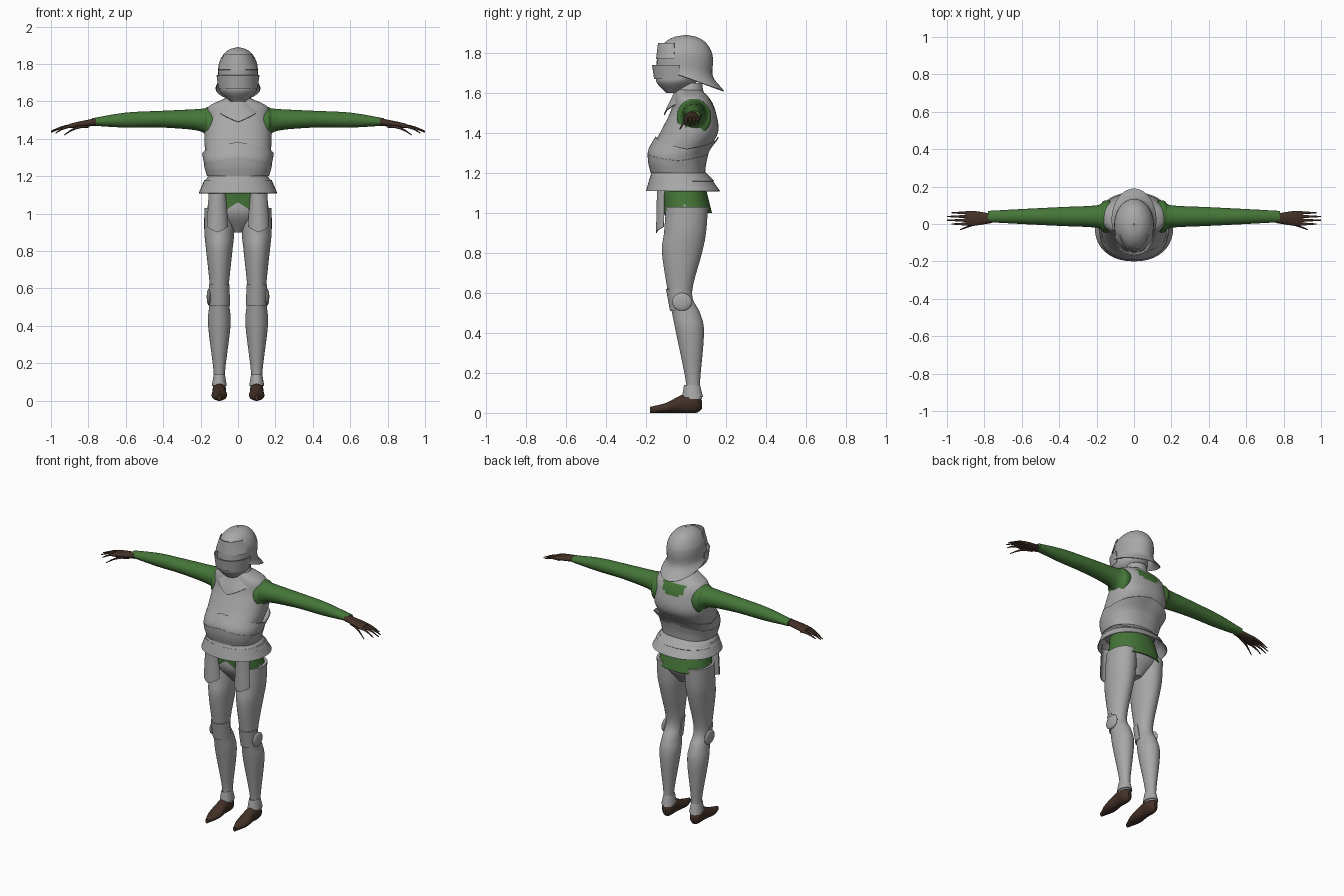
import bpy, bmesh
from math import sin, cos, pi, copysign, radians
from mathutils import Vector

cube = bpy.data.objects.get("Cube")
if cube:
    bpy.data.objects.remove(cube, do_unlink=True)


def material(name, red, green, blue):
    mat = bpy.data.materials.new(name)
    mat.use_nodes = True
    colour = (red, green, blue, 1)
    mat.diffuse_color = colour
    mat.node_tree.nodes["Principled BSDF"].inputs["Base Color"].default_value = colour
    return mat


STEEL = material("steel grey", .39, .39, .39)
GREEN = material("cloth green", .06, .18, .04)
BROWN = material("leather brown", .055, .03, .02)
AXES = {"x": lambda across, depth, along: (along, across, depth),
        "y": lambda across, depth, along: (across, along, depth),
        "z": lambda across, depth, along: (across, depth, along)}
made = []


def finish(name, bm, *mats):
    bmesh.ops.recalc_face_normals(bm, faces=bm.faces)
    mesh = bpy.data.meshes.new(name)
    bm.to_mesh(mesh)
    bm.free()
    for mat in mats:
        mesh.materials.append(mat)
    ob = bpy.data.objects.new(name, mesh)
    bpy.context.collection.objects.link(ob)
    made.append(ob)


def spline(rings, steps):
    """Smoothly resample the cross-sections along a part."""
    rings = [Vector(ring) for ring in rings]
    last = len(rings) - 1
    slopes = []
    for i in range(last + 1):
        before, after = max(i - 1, 0), min(i + 1, last)
        slopes.append((rings[after] - rings[before]) / (after - before))
    rows = []
    for i in range(last):
        start, end = rings[i], rings[i + 1]
        for step in range(steps):
            t = step / steps
            ease = t * t * (3 - 2 * t)
            rows.append(start.lerp(end, ease) + slopes[i] * t * (1 - t) ** 2
                        - slopes[i + 1] * t * t * (1 - t))
    return rows + [rings[last]]


def point(angle, wide=pi / 2):
    """Straight-sided peak at the front, fading out at the given angle."""
    return max(0, 1 - abs(angle) / wide)


def loft(name, rings, mat=STEEL, axis="z", at=0, lean=0, side=1, n=40, arc=None,
         shell=0, power=1, edge=None, gap=None):
    """Each ring holds: position, half width, near depth, far depth."""
    bm = bmesh.new()
    reach = arc or pi
    columns = n + 1 if arc else n
    rows = []
    path = spline(rings, 5)
    for index, (along, width, near, far) in enumerate(path):
        k = index / (len(path) - 1)
        row = []
        for i in range(columns):
            angle = reach * (2 * i / n - 1)
            sn, cs = sin(angle), cos(angle)
            across = at + lean * k + width * copysign(abs(sn) ** power, sn)
            depth = (near + far - (far - near) * copysign(abs(cs) ** power, cs)) / 2
            shift = edge(k, angle) if edge else 0
            x, y, z = AXES[axis](across, depth, along + shift)
            row.append(bm.verts.new((x * side, y, z)))
        rows.append(row)
    for row, following in zip(rows, rows[1:]):
        for i in range(n):
            j = (i + 1) % columns
            bm.faces.new((row[i], row[j], following[j], following[i]))
    if shell:
        bmesh.ops.recalc_face_normals(bm, faces=bm.faces)
        bmesh.ops.solidify(bm, geom=bm.faces[:], thickness=shell)
    else:
        bm.faces.new(rows[0])
        bm.faces.new(rows[-1])
    if gap:
        for face in bm.faces:
            face.material_index = int(gap(face.calc_center_median()))
    finish(name, bm, mat, GREEN)


def plate(name, rings, shell=.005, **options):
    loft(name, rings, shell=shell, **options)


# Cuirass, with a cloth gap between the shoulder blades
CUIRASS = [(1.18, .15, -.16, .08), (1.3, .17, -.18, .1), (1.4, .18, -.13, .16),
           (1.5, .17, -.08, .15), (1.57, .16, -.06, .12), (1.62, .06, -.05, .07)]
loft("cuirass", CUIRASS, n=80, power=.85,
     gap=lambda c: c.y > .05 and abs(c.x) < .08 and 1.5 + 3 * c.x ** 2 < c.z < 1.57)


# Chevron plates that follow the cuirass, peaked at front and back
def chevron(name, low, high, lift, grow):
    rings = []
    for k in (0, .5, 1):
        height = low + (high - low) * k
        body = min(spline(CUIRASS, 20), key=lambda row: abs(row[0] - height - lift * k))
        rings.append((height, body[1] + grow, body[2] - grow, body[3] + grow))
    plate(name, rings, n=64, power=.85,
          edge=lambda k, angle: lift * k * (point(angle) + point(pi - abs(angle))))


chevron("middle_plate", 1.23, 1.32, .06, .007)
chevron("waist_plate", 1.2, 1.26, .04, .013)

# Flared skirt of two lames
plate("upper_skirt", [(1.21, .15, -.17, .09), (1.16, .19, -.185, .14)], power=.9)
plate("lower_skirt", [(1.18, .18, -.18, .12), (1.11, .21, -.2, .17)], power=.9)

# Neck guard with a pointed front
plate("gorget", [(1.65, .06, -.04, .08), (1.6, .08, -.07, .09), (1.57, .12, -.11, .12)],
      edge=lambda k, angle: -.08 * k * k * point(angle))

# Helmet: domed skull with swept tail, brow, visor and chin guard
dome = []
for turn in (1.54, 1.1, .7, .3, 0):
    r = cos(turn)
    dome.append((1.77 + .12 * sin(turn), .106 * r, -.145 * r, .135 * r))
plate("helmet_skull", dome + [(1.71, .107, -.147, .135), (1.67, .12, -.147, .19)],
      edge=lambda k, angle: .06 * k ** 4 * cos(angle))
plate("helmet_brow", [(1.85, .08, -.14, .08), (1.77, .11, -.15, .1)], arc=1.3)
plate("visor", [(1.74, .11, -.165, .1), (1.67, .1, -.155, .08)], arc=1.6)
loft("chin_guard", [(1.72, .09, -.13, .09), (1.66, .1, -.15, .06), (1.6, .04, -.1, -.02)])

# Hips, with cloth notched at the front
plate("hip_cloth", [(1.16, .14, -.13, .09), (1, .17, -.12, .13)], mat=GREEN, power=.9,
      edge=lambda k, angle: .06 * k * point(angle, .5))
loft("pelvis", [(1.1, .14, -.11, .09), (1, .16, -.11, .11), (.9, .03, -.04, .05)])


# Finger or thumb, tapering and curving down
def finger(name, start, end, drop, **options):
    rings = []
    for step in range(4):
        k = step / 3
        r = .011 - .008 * k
        z = 1.47 - drop * k * k
        rings.append((start + (end - start) * k, r, z - r, z + r))
    loft(name, rings, BROWN, "x", n=10, **options)


def knee_wing(name, side):
    bm = bmesh.new()
    bmesh.ops.create_uvsphere(bm, u_segments=16, v_segments=10, radius=.05)
    bmesh.ops.scale(bm, vec=(.25, 1, .9), verts=bm.verts)
    bmesh.ops.translate(bm, vec=(side * .155, -.02, .555), verts=bm.verts)
    finish(name, bm, STEEL)


for side, tag in ((1, "left_"), (-1, "right_")):
    # Leg armour
    leg = dict(at=.1, side=side)
    loft(tag + "leg", [(1.03, .08, -.1, .11), (.9, .08, -.11, .1), (.8, .07, -.12, .08),
                       (.6, .05, -.09, .03), (.5, .055, -.07, .07), (.4, .06, -.05, .09),
                       (.15, .03, 0, .07), (.07, .035, -.01, .08)], **leg)
    plate(tag + "knee_plate", [(.62, .055, -.1, .03), (.51, .057, -.08, .06)], arc=1.7, **leg)
    knee_wing(tag + "knee_wing", side)
    plate(tag + "ankle_cuff", [(.14, .03, -.01, .07), (.08, .04, -.02, .085)], **leg)

    # Pointed plate hanging over the thigh
    plate(tag + "thigh_plate", [(1.12, .05, -.145, -.03), (.94, .06, -.15, -.03)],
          at=.11, side=side, arc=1.2, edge=lambda k, angle: -.04 * k * point(angle))

    # Pointed shoe with a flat sole
    loft(tag + "shoe", [(.08, .01, .02, .06), (.05, .035, 0, .1), (-.02, .035, 0, .09),
                        (-.1, .04, 0, .05), (-.18, .01, 0, .03)], BROWN, "y", **leg)

    # Sleeve, wide where it fills the armhole
    loft(tag + "sleeve", [(.1, .08, 1.39, 1.57), (.16, .085, 1.39, 1.57), (.2, .06, 1.44, 1.56),
                          (.4, .05, 1.46, 1.55), (.6, .04, 1.46, 1.54), (.78, .03, 1.47, 1.51)],
         GREEN, "x", at=.04, side=side)

    # Gloved hand
    loft(tag + "palm", [(.76, .025, 1.47, 1.51), (.86, .04, 1.46, 1.49), (.9, .035, 1.46, 1.48)],
         BROWN, "x", at=.03, side=side)
    for i in range(4):
        finger(tag + "finger_" + str(i + 1), .87, 1 - .012 * (i - 1) * (i - 2),
               .04 - .005 * i, at=.02 * i, side=side)
    finger(tag + "thumb", .8, .93, .05, at=.02, lean=-.05, side=side)

# Smooth shading with sharp plate edges
bpy.ops.object.select_all(action="DESELECT")
for ob in made:
    ob.select_set(True)
bpy.context.view_layer.objects.active = made[0]
bpy.ops.object.shade_smooth_by_angle(angle=radians(40))
